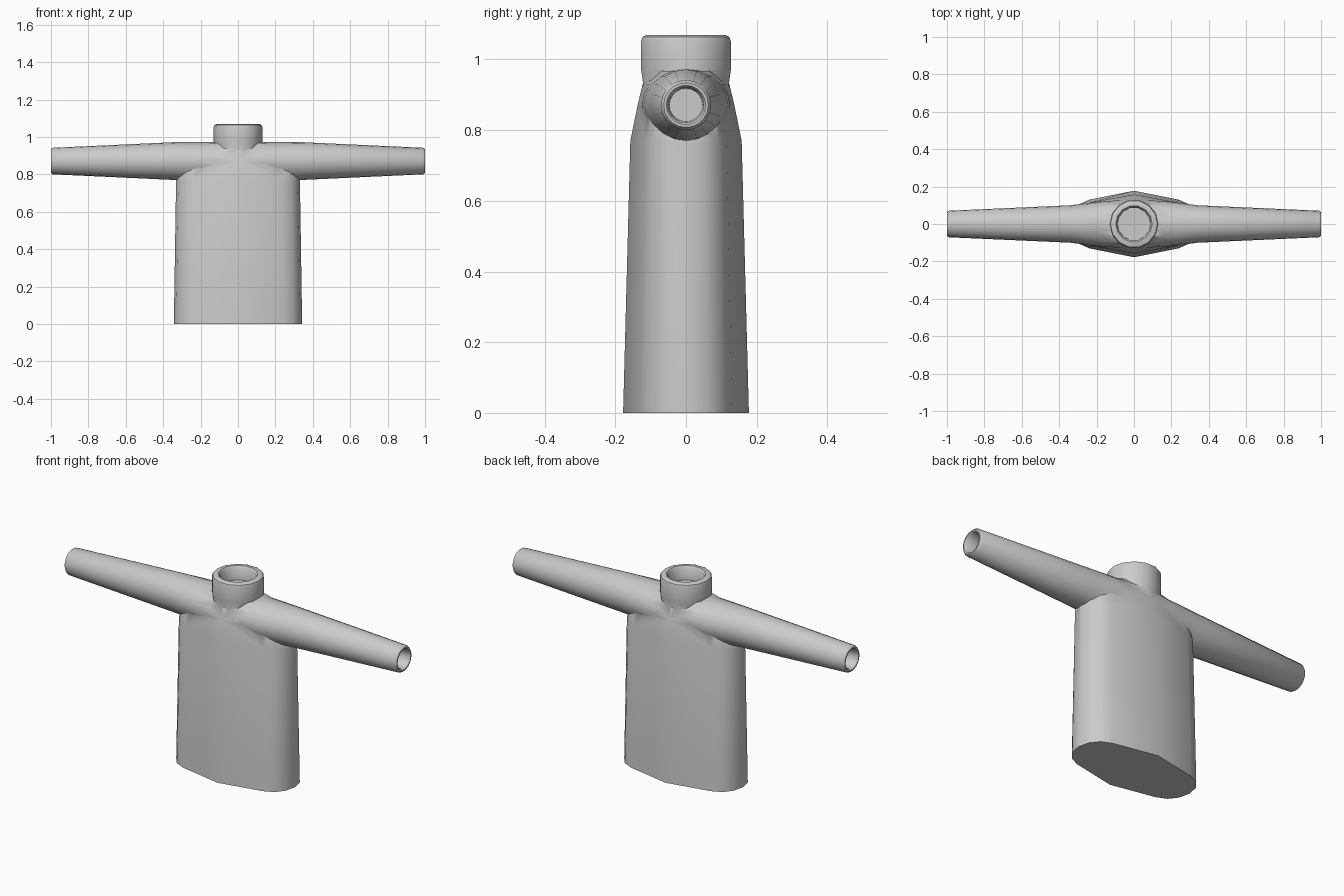
import bpy, bmesh, math

if "Cube" in bpy.data.objects:
    bpy.data.objects.remove(bpy.data.objects["Cube"])


def loft(name, rings):
    """Skin closed rings of equal point count and cap both ends."""
    bm = bmesh.new()
    loops = [[bm.verts.new(p) for p in ring] for ring in rings]
    n = len(loops[0])
    for a, b in zip(loops, loops[1:]):
        for i in range(n):
            j = (i + 1) % n
            bm.faces.new((a[i], a[j], b[j], b[i]))
    bm.faces.new(loops[0])
    bm.faces.new(loops[-1])
    bmesh.ops.recalc_face_normals(bm, faces=bm.faces[:])
    me = bpy.data.meshes.new(name)
    bm.to_mesh(me)
    bm.free()
    ob = bpy.data.objects.new(name, me)
    bpy.context.collection.objects.link(ob)
    return ob


def circle(n):
    return [(math.cos(2 * math.pi * i / n), math.sin(2 * math.pi * i / n)) for i in range(n)]


# Torso: pointed front and back, rounded sides, drawn in at the shoulders
quarter = [(.343, 0), (.33, .06), (.295, .105), (.24, .13), (0, .178)]
half = quarter + [(-x, y) for x, y in quarter[-2::-1]]
outline = half + [(x, -y) for x, y in half[-2:0:-1]]
torso = loft("sweater_body", [
    [(x * sx, y * sy, z) for x, y in outline]
    for z, sx, sy in [(0, 1, 1), (.77, .965, .885), (.87, .9, .77), (.93, .75, .69), (.968, .5, .5)]])

# Sleeves: one loft through the shoulders with a recessed cuff at each end
cuff = [(.93, .047, .047), (.992, .05, .05), (1, .056, .056), (1, .063, .063), (.99, .071, .071)]
arm = cuff + [(.34, .1, .101), (.2, .118, .102), (.1, .125, .103)]
stations = [(-x, ry, rz) for x, ry, rz in arm] + arm[::-1]
sleeves = loft("sleeves", [
    [(x, c * ry, .871 + s * rz) for c, s in circle(20)] for x, ry, rz in stations])

# Collar: short ring with rounded rim and recessed neck opening
collar = loft("collar", [
    [(c * r, s * r, z) for c, s in circle(14)]
    for r, z in [(.12, .9), (.13, .97), (.13, 1.052), (.126, 1.064), (.116, 1.069),
                 (.098, 1.069), (.09, 1.06), (.088, .995)]])

# Fuse the parts into one garment
bpy.context.view_layer.objects.active = torso
for part in (sleeves, collar):
    mod = torso.modifiers.new("union", 'BOOLEAN')
    mod.operation = 'UNION'
    mod.solver = 'EXACT'
    mod.object = part
    bpy.ops.object.modifier_apply(modifier=mod.name)
    bpy.data.objects.remove(part)

bpy.ops.object.select_all(action='DESELECT')
torso.select_set(True)
bpy.context.view_layer.objects.active = torso
bpy.ops.object.shade_smooth_by_angle(angle=math.radians(40))
